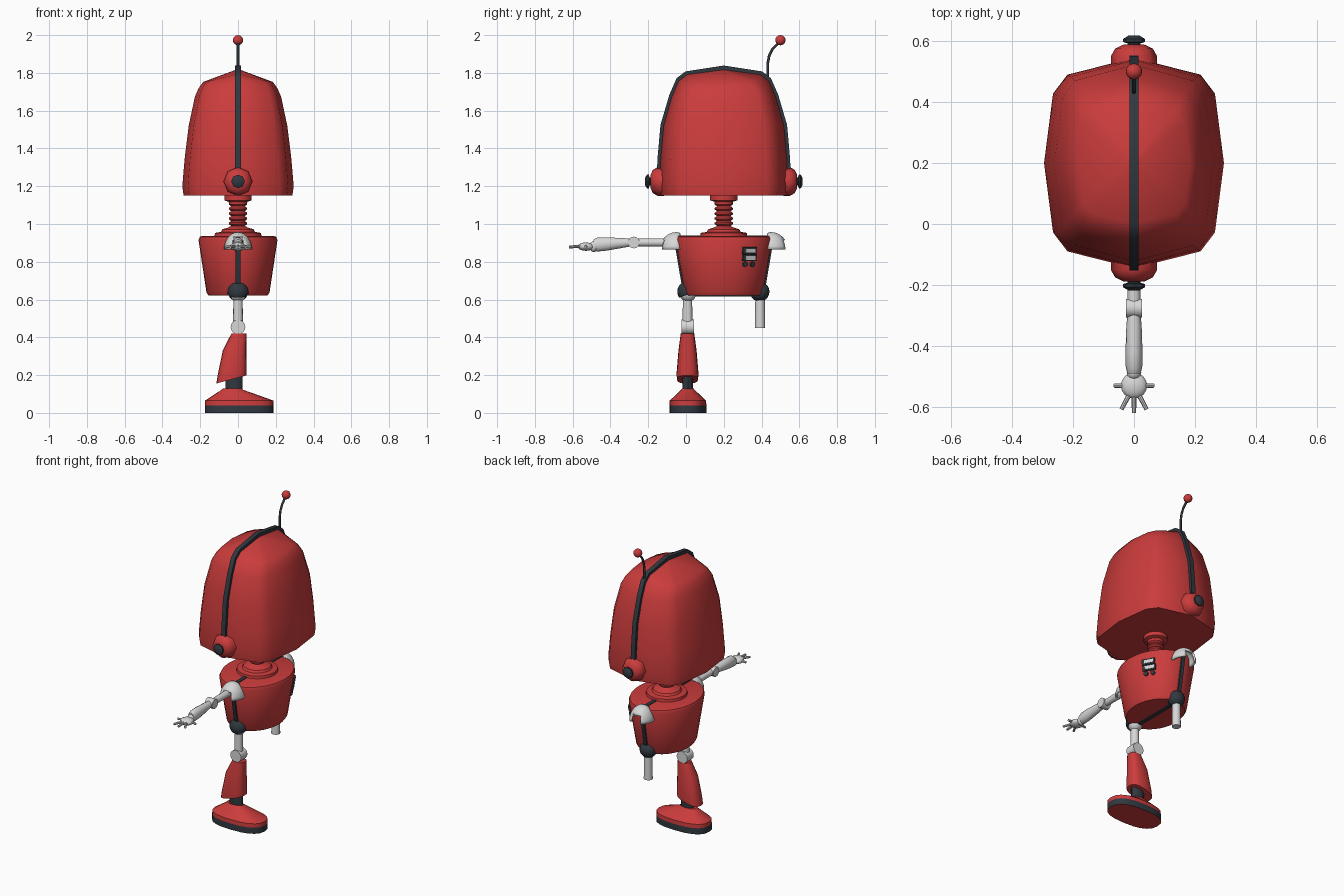
import bpy, bmesh, math
from mathutils import Vector, Matrix

cube = bpy.data.objects.get("Cube")
if cube:
    bpy.data.objects.remove(cube, do_unlink=True)


def material(name, rgb):
    m = bpy.data.materials.new(name)
    m.use_nodes = True
    m.diffuse_color = (*rgb, 1)
    m.node_tree.nodes["Principled BSDF"].inputs["Base Color"].default_value = (*rgb, 1)
    return m


RED = material("painted red", (0.6, 0.045, 0.045))
DARK = material("dark rubber", (0.03, 0.04, 0.05))
WHITE = material("pale metal", (0.68, 0.68, 0.68))
MID = 0.2  # y of the body centre


def finish(name, bm, mats, angle=40):
    bmesh.ops.recalc_face_normals(bm, faces=bm.faces)
    me = bpy.data.meshes.new(name)
    bm.to_mesh(me)
    bm.free()
    ob = bpy.data.objects.new(name, me)
    bpy.context.collection.objects.link(ob)
    for m in mats if isinstance(mats, list) else [mats]:
        me.materials.append(m)
    bpy.ops.object.select_all(action='DESELECT')
    ob.select_set(True)
    bpy.context.view_layer.objects.active = ob
    bpy.ops.object.shade_smooth_by_angle(angle=math.radians(angle))
    return ob


def loft(rings, closed=False):
    bm = bmesh.new()
    vs = [[bm.verts.new(p) for p in r] for r in rings]
    n = len(vs[0])
    pairs = list(zip(vs, vs[1:])) + ([(vs[-1], vs[0])] if closed else [])
    for a, b in pairs:
        for i in range(n):
            j = (i + 1) % n
            bm.faces.new((a[i], a[j], b[j], b[i]))
    if not closed:
        bm.faces.new(vs[0])
        bm.faces.new(vs[-1])
    return bm


def ring(axis, c, a, b, n=20, power=1.0, slope=0.0):
    """Ellipse or rounded box section around a principal axis."""
    pts = []
    for i in range(n):
        t = 2 * math.pi * i / n
        u, v = (math.copysign(abs(f(t)) ** power, f(t)) for f in (math.cos, math.sin))
        off = {'X': (0, a * u, b * v), 'Y': (a * u, 0, b * v),
               'Z': (a * u, b * v, a * u * slope)}[axis]
        pts.append(Vector(c) + Vector(off))
    return pts


def ball(name, c, r, mat, segs=16):
    bm = bmesh.new()
    bmesh.ops.create_uvsphere(bm, u_segments=segs, v_segments=segs // 2 + 2, radius=1)
    bm.transform(Matrix.Translation(c) @ Matrix.Diagonal((*r, 1)))
    return finish(name, bm, mat)


def rod(name, p, q, r1, r2, mat, n=14):
    p, q = Vector(p), Vector(q)
    bm = bmesh.new()
    bmesh.ops.create_cone(bm, cap_ends=True, segments=n, radius1=r1, radius2=r2, depth=(q - p).length)
    bm.transform(Matrix.Translation((p + q) / 2) @ (q - p).to_track_quat('Z', 'Y').to_matrix().to_4x4())
    return finish(name, bm, mat)


def strap(name, path, centre, width, lift, closed):
    """Flat band in the plane x = 0 following (y, z) points."""
    rings = []
    for y, z in path:
        p = Vector((0, y + MID, z))
        d = (p - Vector((0, MID, centre))).normalized() * lift
        rings.append([p + s * d + Vector((w, 0, 0)) for s, w in
                      ((1, -width), (1, width), (-1, width), (-1, -width))])
    return finish(name, loft(rings, closed), DARK, 30)


# Head: twelve-sided rounded dome with a shallow peak
quarter = [(1, 0), (0.9, 0.66), (0.74, 0.84), (0, 1)]
outline = quarter + [(-x, y) for x, y in quarter[2::-1]]
outline += [(x, -y) for x, y in outline[-2:0:-1]]
levels = [(1.15, 0.288, 0.338, 0), (1.2, 0.295, 0.345, 0), (1.35, 0.282, 0.337, 0),
          (1.52, 0.261, 0.322, 0), (1.675, 0.228, 0.278, 0), (1.72, 0.208, 0.242, 0.04),
          (1.752, 0.185, 0.197, 0.043), (1.82, 0.002, 0.002, 0)]
head = [[(rx * u, MID + ry * v, z + lift * v * v * (1 - abs(u))) for u, v in outline]
        for z, rx, ry, lift in levels]
finish("head", loft(head), RED, 45)

side = [(0.343, 1.24), (0.337, 1.35), (0.322, 1.52), (0.278, 1.675), (0.242, 1.76), (0.197, 1.795)]
strap("head_band", [(-y, z) for y, z in side] + [(0, 1.825)] + side[::-1], 1.4, 0.015, 0.014, False)

# Ears, shoulders and hips on both ends of the body
for tag, s in (("front", -1), ("back", 1)):
    def at(d, z):
        return (0, MID + s * d, z)
    finish(tag + "_ear", loft([ring('Y', at(d, 1.225), r, r, 8) for d, r in
           ((0.29, 0.075), (0.35, 0.076), (0.375, 0.062), (0.388, 0.035))]), RED)
    finish(tag + "_ear_knob", loft([ring('Y', at(d, 1.225), r, r, 8) for d, r in
           ((0.38, 0.022), (0.393, 0.022), (0.397, 0.036), (0.407, 0.036), (0.418, 0.018))]), DARK)

    # Hollow shoulder cap with an arm opening
    bm = bmesh.new()
    bmesh.ops.create_uvsphere(bm, u_segments=24, v_segments=16, radius=1)
    cut = []
    for f in bm.faces:
        c = f.calc_center_median()
        if c.z < 0 or c.y * s < -0.2 or (abs(c.x) < 0.45 and c.z < 0.5 and c.y * s > 0):
            cut.append(f)
    bmesh.ops.delete(bm, geom=cut, context='FACES')
    bm.transform(Matrix.Translation(at(0.252, 0.865)) @ Matrix.Diagonal((0.074, 0.086, 0.092, 1)))
    cap = finish(tag + "_shoulder_cap", bm, WHITE)
    mod = cap.modifiers.new("thickness", 'SOLIDIFY')
    mod.thickness = 0.012

# Antenna
curve = bpy.data.curves.new("antenna", 'CURVE')
curve.dimensions = '3D'
curve.bevel_depth = 0.007
curve.bevel_resolution = 2
curve.materials.append(DARK)
spline = curve.splines.new('POLY')
stem = [(0.433, 1.75), (0.433, 1.85), (0.44, 1.89), (0.457, 1.925), (0.5, 1.97)]
spline.points.add(len(stem) - 1)
for point, (y, z) in zip(spline.points, stem):
    point.co = (0, y, z, 1)
bpy.context.collection.objects.link(bpy.data.objects.new("antenna", curve))
ball("antenna_tip", (0, 0.5, 1.973), (0.027,) * 3, RED, 12)

# Ribbed neck
profile = [(0.93, 0.125), (0.953, 0.122), (0.958, 0.09), (0.972, 0.082), (0.982, 0.05)]
for i in range(5):
    z = 0.99 + i * 0.026
    profile += [(z, 0.036), (z + 0.009, 0.048), (z + 0.017, 0.048)]
profile += [(1.118, 0.05), (1.125, 0.072), (1.155, 0.072)]
finish("neck", loft([ring('Z', (0, MID, z), r, r) for z, r in profile]), RED)

# Torso tub with a strap round it
tub = [(0.622, 0.157, 0.198), (0.638, 0.167, 0.209), (0.915, 0.209, 0.257),
       (0.932, 0.202, 0.252), (0.936, 0.19, 0.24)]
finish("torso", loft([ring('Z', (0, MID, z), a, b, 32) for z, a, b in tub]), RED)
edge = [(0.2, 0.622), (0.209, 0.638), (0.257, 0.915), (0.245, 0.936)]
strap("torso_strap", edge + [(-y, z) for y, z in edge[::-1]], 0.78, 0.012, 0.008, True)


# Chest instruments seated on the tub wall
def plate(name, y, z, w, h, mat, proud, sides=4):
    k = (z - 0.638) / (0.915 - 0.638)
    a, b = 0.167 + 0.042 * k, 0.209 + 0.048 * k
    x = a * math.sqrt(1 - ((y - MID) / b) ** 2)
    normal = Vector((x / a ** 2, (y - MID) / b ** 2, 0)).normalized()
    normal = (normal - Vector((0, 0, 0.14))).normalized()
    across = Vector((0, 0, 1)).cross(normal).normalized()
    frame = Matrix((across, normal.cross(across), normal)).transposed().to_4x4()
    bm = bmesh.new()
    bmesh.ops.create_cone(bm, cap_ends=True, segments=sides, radius1=0.5, radius2=0.5, depth=0.009)
    if sides == 4:
        bm.transform(Matrix.Rotation(math.pi / 4, 4, 'Z'))
        w, h = w * math.sqrt(2), h * math.sqrt(2)
    bm.transform(Matrix.Translation(Vector((x, y, z)) + normal * proud) @ frame
                 @ Matrix.Diagonal((w, h, 1, 1)))
    finish(name, bm, mat)


for name, z in (("upper", 0.86), ("lower", 0.822)):
    plate(name + "_display_frame", 0.335, z, 0.082, 0.036, DARK, 0.003)
    plate(name + "_display", 0.338, z, 0.058, 0.02, WHITE, 0.006)
for name, y in (("near", 0.312), ("far", 0.35)):
    plate(name + "_button", y, 0.787, 0.029, 0.029, DARK, 0.004, 12)

# Arm reaching forward
rod("upper_arm", (0, -0.04, 0.902), (0, -0.26, 0.902), 0.023, 0.021, WHITE)
rod("elbow", (-0.027, -0.276, 0.902), (0.027, -0.276, 0.902), 0.031, 0.031, WHITE)
forearm = [(-0.29, 0.902, 0.02, 0.02), (-0.33, 0.9, 0.025, 0.026), (-0.42, 0.894, 0.028, 0.036),
           (-0.47, 0.891, 0.027, 0.038), (-0.49, 0.89, 0.022, 0.028)]
finish("forearm", loft([ring('Y', (0, y, z), a, b, 14) for y, z, a, b in forearm]), WHITE)
ball("wrist", (0, -0.488, 0.88), (0.024, 0.025, 0.028), WHITE)
ball("palm", (0, -0.53, 0.88), (0.043, 0.043, 0.022), WHITE)
for name, deg, reach in (("left_thumb", 90, 0.066), ("left_finger", 28, 0.088), ("middle_finger", 0, 0.09),
                         ("right_finger", -28, 0.088), ("right_thumb", -90, 0.066)):
    t = math.radians(deg)
    rod(name, (0, -0.53, 0.885), (reach * math.sin(t), -0.53 - reach * math.cos(t), 0.878),
        0.009, 0.007, WHITE, 8)

# Hips: dark cup over a pale ball in front, full dark ball and stub behind
bm = bmesh.new()
bmesh.ops.create_uvsphere(bm, u_segments=20, v_segments=12, radius=0.056)
tilt = Vector((0, 0.35, -1))
bmesh.ops.bisect_plane(bm, geom=bm.verts[:] + bm.edges[:] + bm.faces[:], plane_co=tilt.normalized() * 0.015,
                       plane_no=tilt, clear_outer=True)
bmesh.ops.holes_fill(bm, edges=bm.edges)
bm.transform(Matrix.Translation((0, 0.01, 0.642)))
finish("front_hip_cup", bm, DARK)
ball("front_hip_ball", (0, 0.01, 0.632), (0.044,) * 3, WHITE)
ball("back_hip_ball", (0, 0.39, 0.642), (0.054, 0.052, 0.052), DARK)
rod("back_leg_stub", (0, 0.392, 0.45), (0, 0.392, 0.62), 0.027, 0.025, WHITE)

# Front leg
rod("thigh", (0, 0.008, 0.46), (0, 0.008, 0.62), 0.027, 0.024, WHITE)
rod("knee", (0, -0.024, 0.455), (0, 0.042, 0.455), 0.039, 0.039, WHITE, 16)
shin = [(0.42, 0.005, 0.04, 0.036, 0), (0.33, -0.018, 0.063, 0.048, 0),
        (0.21, -0.032, 0.077, 0.058, 0.25), (0.177, -0.035, 0.08, 0.056, 0.27)]
finish("shin_guard", loft([ring('Z', (x, 0.008, z), a, b, 16, 0.75, k) for z, x, a, b, k in shin]), RED)
finish("ankle", loft([ring('Z', (-0.02, 0.01, z), 0.045, 0.028, 14) for z in (0.11, 0.23)]), DARK)

# Foot with a dark rim round the sole
foot = [(0, 0.007, 0.182, 0.098), (0.04, 0.007, 0.182, 0.098), (0.065, 0.007, 0.181, 0.096),
        (0.122, -0.03, 0.058, 0.036), (0.13, -0.03, 0.05, 0.03)]
bm = loft([ring('Z', (x, 0.01, z), a, b, 20, 0.8) for z, x, a, b in foot])
bm.normal_update()
for f in bm.faces:
    if f.calc_center_median().z < 0.04 and abs(f.normal.z) < 0.5:
        f.material_index = 1
finish("foot", bm, [RED, DARK], 30)
